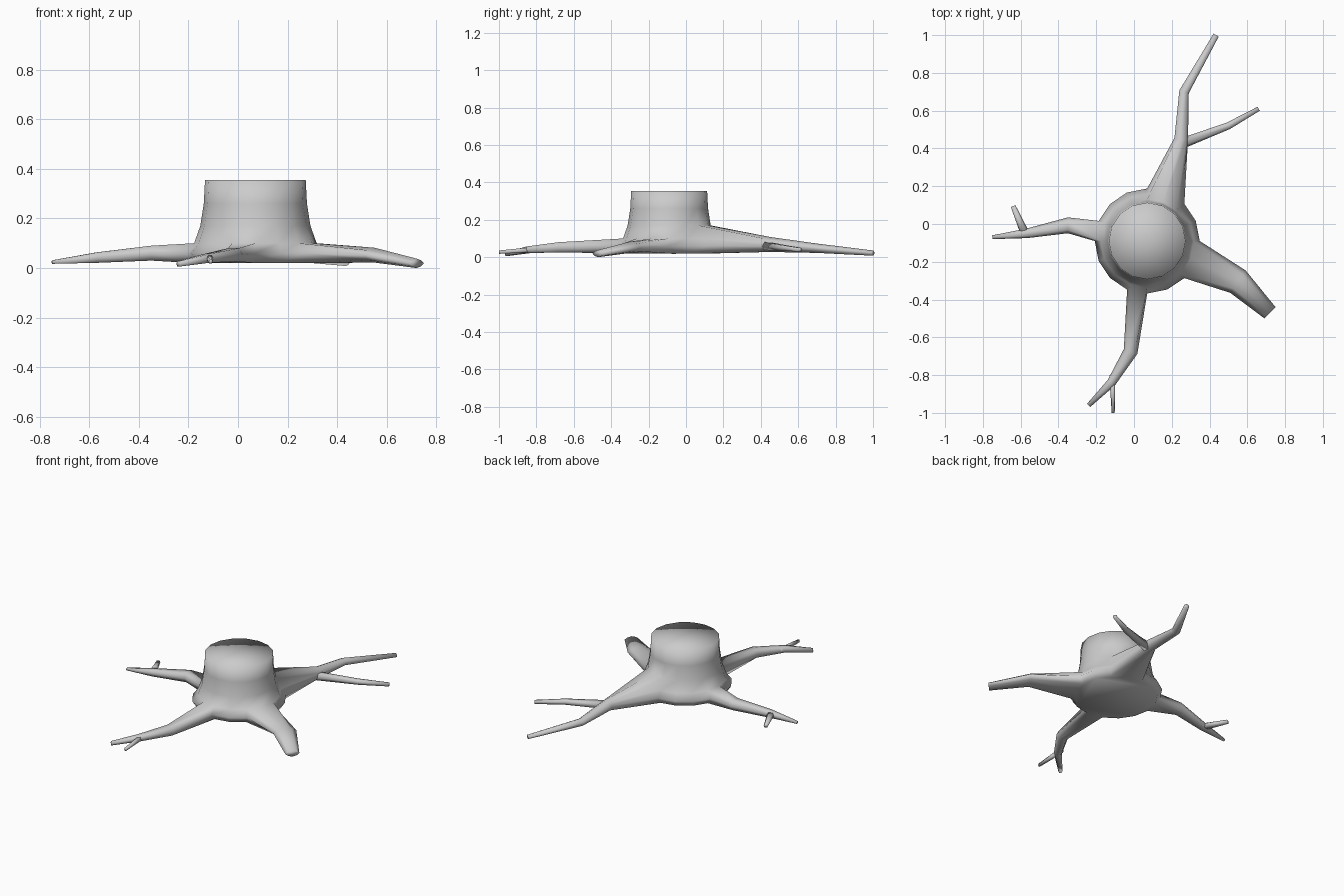
import bpy, bmesh, math
from mathutils import Vector

if "Cube" in bpy.data.objects:
    bpy.data.objects.remove(bpy.data.objects["Cube"])

SIDES = 16
CENTRE = Vector((0.07, -0.09, 0))
# stump profile: radius, height
PROFILE = [(0.25, 0.02), (0.278, 0.06), (0.247, 0.10), (0.222, 0.17), (0.208, 0.26), (0.203, 0.355)]


def make_object(name, bm):
    bmesh.ops.recalc_face_normals(bm, faces=bm.faces)
    for f in bm.faces:
        f.smooth = True
    mesh = bpy.data.meshes.new(name)
    bm.to_mesh(mesh)
    bm.free()
    ob = bpy.data.objects.new(name, mesh)
    bpy.context.collection.objects.link(ob)
    return ob


def perimeter(rows, cols):
    return ([(0, c) for c in range(cols)] + [(r, cols - 1) for r in range(1, rows)]
            + [(rows - 1, c) for c in range(cols - 2, -1, -1)]
            + [(r, 0) for r in range(rows - 2, 0, -1)])


def section(bm, path, i, rows, cols):
    """Rounded cross-section; path items are x, y, z, half width, half height."""
    x, y, z, w, h = path[i]
    a, b = path[max(i - 1, 0)], path[min(i + 1, len(path) - 1)]
    p = Vector((x, y))
    t = Vector((0, 0))
    for d in (p - Vector(a[:2]), Vector(b[:2]) - p):
        if d.length > 1e-6:
            t += d.normalized()
    t.normalize()
    loop = []
    for r, c in perimeter(rows, cols):
        u, v = 2 * c / (cols - 1) - 1, 2 * r / (rows - 1) - 1
        su = u * (1 - 0.4 * abs(v))
        sv = v * (1 - 0.35 * abs(u)) if cols > 2 else v
        loop.append(bm.verts.new((x - t.y * su * w, y + t.x * su * w, z + sv * h)))
    return loop


def grow(bm, start, path, rows, cols):
    """Skin a tapering root through the path, starting from an existing loop."""
    prev = start
    for i in range(1, len(path)):
        cur = section(bm, path, i, rows, cols)
        n = len(cur)
        for k in range(n):
            bm.faces.new((prev[k], prev[(k + 1) % n], cur[(k + 1) % n], cur[k]))
        prev = cur
    bm.faces.new(prev)


# roots: first segment, segments wide, bands high, path
ROOTS = [
    (2, 2, 3, [(0.25, 0.45, 0.068, 0.042, 0.04), (0.265, 0.70, 0.048, 0.03, 0.025),
               (0.435, 1.0, 0.022, 0.018, 0.014)]),
    (14, 2, 2, [(0.55, -0.305, 0.052, 0.072, 0.03), (0.72, -0.47, 0.019, 0.042, 0.019)]),
    (11, 1, 2, [(-0.018, -0.675, 0.053, 0.038, 0.027), (-0.12, -0.84, 0.04, 0.024, 0.018),
                (-0.24, -0.96, 0.017, 0.012, 0.011)]),
    (7, 1, 2, [(-0.35, -0.007, 0.06, 0.042, 0.03), (-0.57, -0.05, 0.042, 0.025, 0.021),
               (-0.75, -0.07, 0.024, 0.01, 0.007)]),
]

# stump with roots drawn out of its base
bm = bmesh.new()
rings = []
for rad, z in PROFILE:
    rings.append([bm.verts.new(CENTRE + Vector((rad * math.cos(a), rad * math.sin(a), z)))
                  for a in (2 * math.pi * k / SIDES for k in range(SIDES))])
holes = {(r, (s + c) % SIDES) for s, w, h, _ in ROOTS for c in range(w) for r in range(h)}
for r in range(len(rings) - 1):
    for k in range(SIDES):
        if (r, k) not in holes:
            j = (k + 1) % SIDES
            bm.faces.new((rings[r][k], rings[r][j], rings[r + 1][j], rings[r + 1][k]))
bm.faces.new(rings[0])
# cut top with a centre point
hub = bm.verts.new(CENTRE + Vector((0, 0, 0.355)))
for k in range(SIDES):
    bm.faces.new((rings[-1][k], rings[-1][(k + 1) % SIDES], hub))

for s, w, h, path in ROOTS:
    rows, cols = h + 1, w + 1
    base = [rings[r][(s + c) % SIDES] for r, c in perimeter(rows, cols)]
    mid = sum((v.co for v in base), Vector()) / len(base)
    grow(bm, base, [(mid.x, mid.y, mid.z, 0, 0)] + path, rows, cols)
loose = [v for v in bm.verts if not v.link_faces]
bmesh.ops.delete(bm, geom=loose, context='VERTS')
make_object("stump_with_roots", bm)

# side shoots on the roots
BRANCHES = {
    "back_root_branch": [(0.25, 0.425, 0.06, 0.028, 0.022), (0.5, 0.52, 0.05, 0.019, 0.015),
                         (0.66, 0.61, 0.04, 0.012, 0.01)],
    "front_root_branch": [(-0.115, -0.80, 0.042, 0.016, 0.014), (-0.11, -1.0, 0.027, 0.008, 0.009)],
    "left_root_branch": [(-0.575, -0.055, 0.042, 0.024, 0.016), (-0.64, 0.095, 0.035, 0.013, 0.01)],
}
for name, path in BRANCHES.items():
    bm = bmesh.new()
    start = section(bm, path, 0, 3, 2)
    bm.faces.new(start)
    grow(bm, start, path, 3, 2)
    make_object(name, bm)
